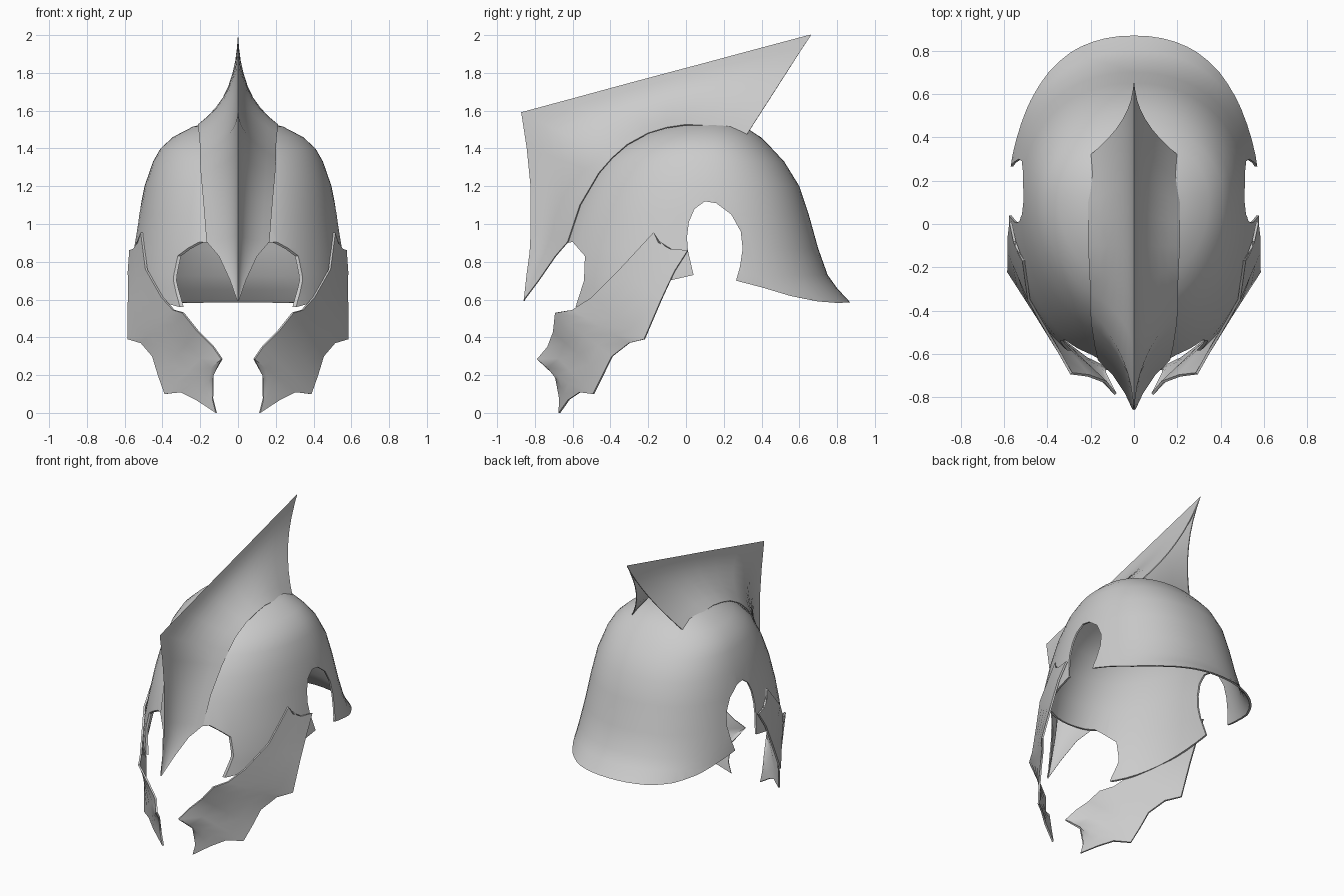
import bpy, bmesh, math
from mathutils import Vector

if "Cube" in bpy.data.objects:
    bpy.data.objects.remove(bpy.data.objects["Cube"])

# Single steel grey
steel = bpy.data.materials.new("steel_grey")
steel.use_nodes = True
GREY = (0.6, 0.6, 0.6, 1)
steel.diffuse_color = GREY
steel.node_tree.nodes["Principled BSDF"].inputs["Base Color"].default_value = GREY


def new_object(name, bm):
    bmesh.ops.recalc_face_normals(bm, faces=bm.faces)
    mesh = bpy.data.meshes.new(name)
    bm.to_mesh(mesh)
    bm.free()
    mesh.materials.append(steel)
    obj = bpy.data.objects.new(name, mesh)
    bpy.context.collection.objects.link(obj)
    return obj


def loft(name, rows, closed=False, cap=False):
    """Skin a list of equally long point rows."""
    bm = bmesh.new()
    grid = [[bm.verts.new(p) for p in row] for row in rows]
    count = len(grid[0])
    for a, b in zip(grid, grid[1:]):
        for i in range(count if closed else count - 1):
            j = (i + 1) % count
            bm.faces.new((a[i], a[j], b[j], b[i]))
    if cap:
        bm.faces.new(grid[-1])
    return new_object(name, bm)


def bake(obj, angle=40):
    """Apply the modifiers, then smooth all but the sharp edges."""
    deps = bpy.context.evaluated_depsgraph_get()
    mesh = bpy.data.meshes.new_from_object(obj.evaluated_get(deps))
    obj.modifiers.clear()
    obj.data = mesh
    mesh.shade_smooth()
    mesh.set_sharp_from_angle(angle=math.radians(angle))


def thicken(obj, thickness, offset):
    mod = obj.modifiers.new("thickness", "SOLIDIFY")
    mod.thickness, mod.offset = thickness, offset


# Helmet shell: rings of (height, half width, front y, back y)
LEVELS = [
    (.5, .59, -.71, .95), (.59, .59, -.7, .865), (.66, .585, -.695, .8),
    (.73, .58, -.69, .75), (.87, .555, -.665, .7), (1.05, .525, -.61, .65),
    (1.2, .495, -.54, .6), (1.33, .45, -.46, .52), (1.4, .41, -.38, .455),
    (1.46, .345, -.29, .395), (1.515, .24, -.15, .31), (1.545, .12, 0, .2),
    (1.555, .01, .09, .11)]
CENTRE, SEGMENTS = .1, 64


def ring(z, half, front, back):
    points = []
    for k in range(SEGMENTS):
        a = math.tau * k / SEGMENTS
        c, s = math.cos(a), math.sin(a)
        power = 2 / 2.2 if s > 0 else 1
        reach = back - CENTRE if s > 0 else CENTRE - front
        x = half * math.copysign(abs(c) ** power, c)
        y = CENTRE + reach * math.copysign(abs(s) ** power, s)
        points.append((x, y, z))
    return points


shell = loft("helmet_shell", [ring(*level) for level in LEVELS], closed=True, cap=True)
thicken(shell, .012, -1)

# Side outline that trims eye openings, ear openings and the rim
OUTLINE = [
    (-1, 1.7), (-1, .9), (-.625, .9), (-.6, .905), (-.535, .83), (-.54, .7),
    (-.585, .56), (-.09, .7), (.04, .73), (.01, .86), (.005, .93), (.015, 1.01),
    (.045, 1.08), (.1, 1.12), (.16, 1.11), (.24, 1.05), (.29, .96), (.3, .87),
    (.285, .77), (.265, .7), (.4, .665), (.55, .62), (.7, .59), (.8, .582),
    (1, .59), (1, 1.7)]
bm = bmesh.new()
side = bm.faces.new([bm.verts.new((-1, y, z)) for y, z in OUTLINE])
grown = bmesh.ops.extrude_face_region(bm, geom=[side])["geom"]
bmesh.ops.translate(bm, vec=(2, 0, 0),
                    verts=[v for v in grown if isinstance(v, bmesh.types.BMVert)])
cutter = new_object("rim_cutter", bm)
cutter.hide_render = True
trim = shell.modifiers.new("trim", "BOOLEAN")
trim.operation, trim.solver, trim.object = "INTERSECT", "EXACT", cutter
bake(shell)
bpy.data.objects.remove(cutter)

# Crest and nose guard: base (x, y, z) on the shell, then ridge (y, z)
CREST = [
    (.005, -.855, .6, -.857, .59), (.04, -.78, .7, -.84, .74),
    (.1, -.69, .83, -.825, .85), (.165, -.625, .905, -.82, .95),
    (.18, -.56, 1.1, -.82, 1.2), (.195, -.46, 1.27, -.84, 1.4),
    (.2, -.39, 1.35, -.87, 1.59), (.2, -.31, 1.42, -.6, 1.662),
    (.205, -.2, 1.48, -.35, 1.73), (.21, -.1, 1.51, -.1, 1.797),
    (.21, 0, 1.525, .1, 1.85), (.21, .1, 1.52, .3, 1.904),
    (.21, .2, 1.495, .48, 1.952), (.21, .31, 1.455, .66, 2)]
STEPS = 8
crest_rows = []
for bx, by, bz, ry, rz in CREST:
    ts = [i / STEPS for i in range(STEPS + 1)]
    crest_rows.append([(bx * (1 - t) ** 2.1, by + (ry - by) * t, bz + (rz - bz) * t)
                       for t in ts])
crest = loft("crest", crest_rows)
mirror = crest.modifiers.new("mirror", "MIRROR")
mirror.use_clip = True
thicken(crest, .006, 0)
bake(crest)

# Cheek plates: matching points along the rear and front edges
REAR = [(.57, .01, .86), (.578, -.06, .75), (.578, -.13, .6), (.58, -.22, .39),
        (.51, -.3, .37), (.45, -.39, .3), (.42, -.44, .2), (.385, -.49, .1),
        (.3, -.56, .11), (.22, -.62, .07), (.115, -.67, 0)]
FRONT = [(.545, -.11, .87), (.51, -.17, .955), (.485, -.35, .76), (.4, -.5, .61),
         (.34, -.6, .545), (.29, -.69, .53), (.21, -.7, .43), (.13, -.73, .35),
         (.085, -.785, .285), (.13, -.69, .2), (.14, -.665, .1)]
for name, sign in (("left_cheek_plate", 1), ("right_cheek_plate", -1)):
    rows = []
    for r, f in zip(REAR, FRONT):
        flip = Vector((sign, 1, 1))
        r, f = Vector(r) * flip, Vector(f) * flip
        rows.append([r.lerp(f, i / 4) for i in range(5)])
    plate = loft(name, rows)
    thicken(plate, .012, 0)
    bake(plate)
